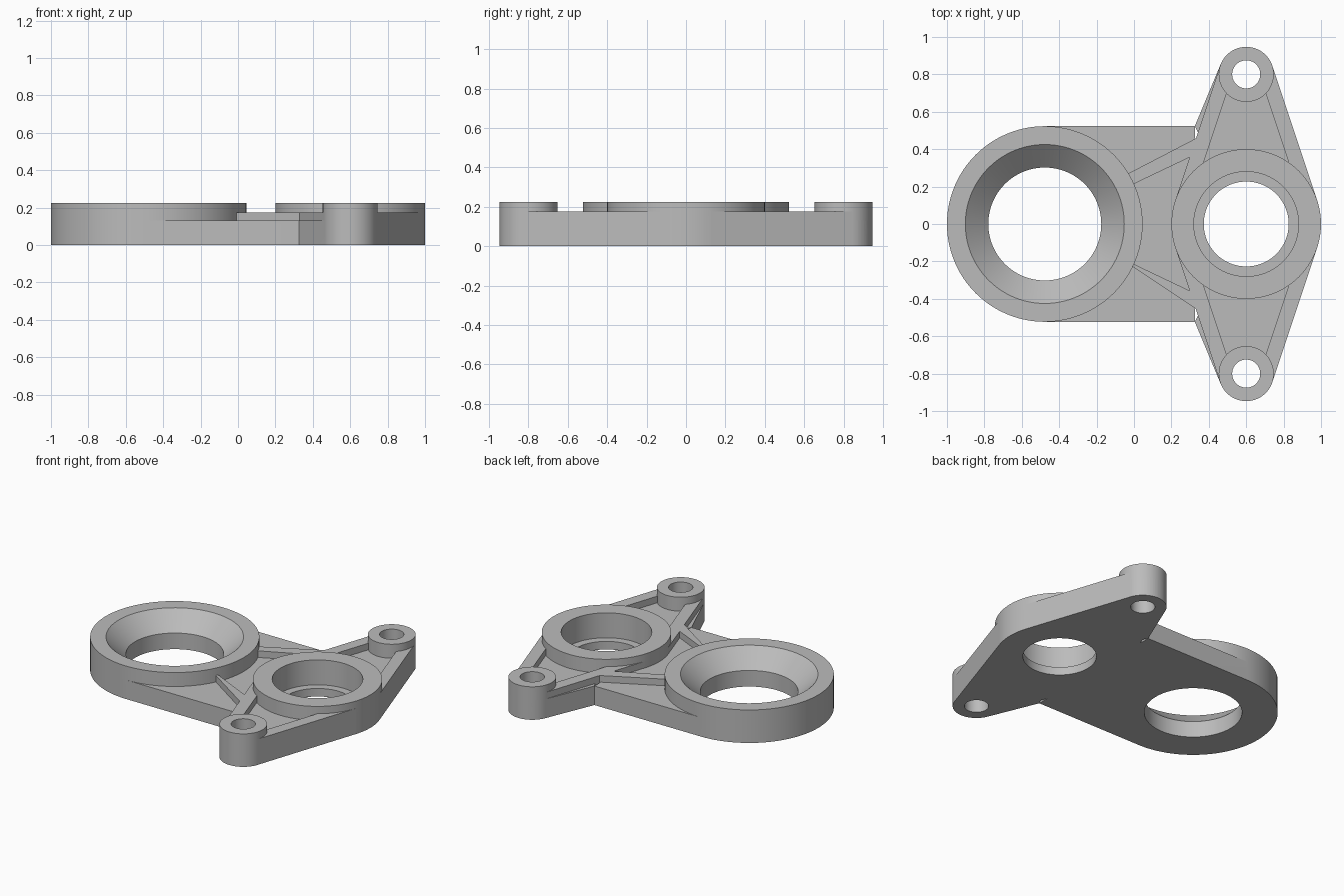
import bpy
import bmesh
import math
from mathutils import Vector
from mathutils.geometry import convex_hull_2d

cube = bpy.data.objects.get("Cube")
if cube:
    bpy.data.objects.remove(cube, do_unlink=True)

SEGMENTS = 96
TOP, RIB_TOP, PLATE_TOP = 0.225, 0.175, 0.13
RING, RING_R = Vector((-0.477, 0)), 0.523
BOSS, BOSS_R = Vector((0.6, 0)), 0.4
EAR_Y, EAR_R = 0.8, 0.147
RIB_WIDTH = 0.08

grey = bpy.data.materials.new("machined_grey")
grey.use_nodes = True
grey.diffuse_color = (0.5, 0.5, 0.5, 1)
grey.node_tree.nodes["Principled BSDF"].inputs["Base Color"].default_value = (0.5, 0.5, 0.5, 1)


def circle(center, radius):
    steps = [2 * math.pi * i / SEGMENTS for i in range(SEGMENTS)]
    return [center + radius * Vector((math.cos(a), math.sin(a))) for a in steps]


def make_object(name, bm):
    bmesh.ops.recalc_face_normals(bm, faces=bm.faces)
    mesh = bpy.data.meshes.new(name)
    bm.to_mesh(mesh)
    bm.free()
    mesh.materials.append(grey)
    obj = bpy.data.objects.new(name, mesh)
    bpy.context.collection.objects.link(obj)
    return obj


def prism(name, points, top):
    """Upright solid over the convex outline of the points."""
    bm = bmesh.new()
    outline = [points[i] for i in convex_hull_2d(points)]
    face = bm.faces.new([bm.verts.new((p.x, p.y, 0)) for p in outline])
    extruded = bmesh.ops.extrude_face_region(bm, geom=[face], use_keep_orig=True)
    verts = [v for v in extruded["geom"] if isinstance(v, bmesh.types.BMVert)]
    bmesh.ops.translate(bm, verts=verts, vec=(0, 0, top))
    return make_object(name, bm)


def bore(name, center, profile):
    """Turned cutter from (radius, height) pairs, closed at both ends."""
    bm = bmesh.new()
    rings = [[bm.verts.new((p.x, p.y, z)) for p in circle(center, r)] for r, z in profile]
    for low, high in zip(rings, rings[1:]):
        for i in range(SEGMENTS):
            j = (i + 1) % SEGMENTS
            bm.faces.new((low[i], low[j], high[j], high[i]))
    bm.faces.new(rings[0])
    bm.faces.new(rings[-1])
    cutter = make_object(name, bm)
    cutter.hide_render = True
    return cutter


# Plate, ring and central boss
body = prism("bracket_body", circle(RING, RING_R) + [Vector((0.325, s * RING_R)) for s in (-1, 1)], PLATE_TOP)
ears = [Vector((BOSS.x, s * EAR_Y)) for s in (-1, 1)]
solids = [
    prism("ear_plate", circle(BOSS, BOSS_R) + circle(ears[0], EAR_R) + circle(ears[1], EAR_R), PLATE_TOP),
    prism("large_ring", circle(RING, RING_R), TOP),
    prism("central_boss", circle(BOSS, BOSS_R), TOP),
]
bores = [
    bore("tapered_bore", RING, [(0.302, -0.1), (0.302, 0.11), (0.425, TOP), (0.505, 0.3)]),
    bore("stepped_bore", BOSS, [(0.227, -0.1), (0.227, 0.055), (0.28, 0.055), (0.28, 0.3)]),
]

# Ears with their edge ribs and the diagonal ribs, mirrored front to back
ny = (BOSS_R - EAR_R) / EAR_Y
nx = math.sqrt(1 - ny * ny)
for side, ear in zip((-1, 1), ears):
    solids.append(prism("ear", circle(ear, EAR_R), TOP))
    solids.append(prism("ear_web", circle(ear, EAR_R) + [Vector((0.325, side * RING_R)), BOSS], PLATE_TOP))
    for flank in (-1, 1):
        normal = Vector((flank * nx, side * ny))
        edge = [ear + normal * EAR_R, BOSS + normal * BOSS_R]
        solids.append(prism("edge_rib", edge + [p - normal * RIB_WIDTH for p in edge], RIB_TOP))
    diagonal = [(-0.1, 0.234), (0.36, 0.473), (0.33, 0.372), (-0.1, 0.167)]
    solids.append(prism("diagonal_rib", [Vector((x, side * y)) for x, y in diagonal], RIB_TOP))
    bores.append(bore("ear_hole", ear, [(0.075, -0.1), (0.075, 0.3)]))

# Join the solids, then cut the bores
bpy.ops.object.select_all(action="DESELECT")
bpy.context.view_layer.objects.active = body
body.select_set(True)
for operation, parts in (("UNION", solids), ("DIFFERENCE", bores)):
    for part in parts:
        mod = body.modifiers.new(part.name, "BOOLEAN")
        mod.operation = operation
        mod.solver = "EXACT"
        mod.object = part
        bpy.ops.object.modifier_apply(modifier=mod.name)
        bpy.data.objects.remove(part, do_unlink=True)

bpy.ops.object.shade_smooth_by_angle(angle=math.radians(25))
